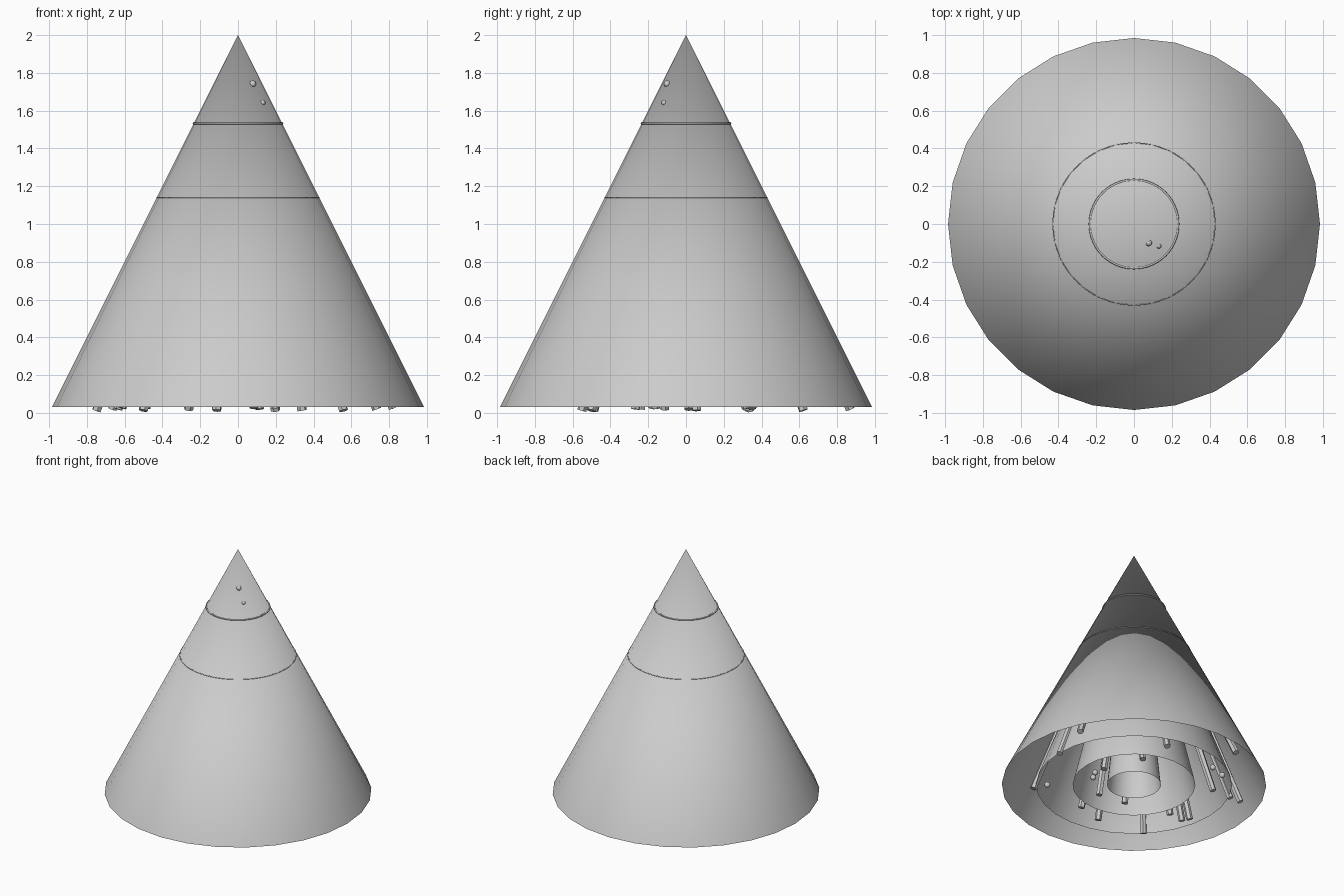
import bpy, math
from mathutils import Vector

if "Cube" in bpy.data.objects:
    bpy.data.objects.remove(bpy.data.objects["Cube"])

APEX = Vector((0, 0, 2))
BASE_Z = 0.03


def smooth(obj, angle=35):
    bpy.ops.object.select_all(action='DESELECT')
    obj.select_set(True)
    bpy.context.view_layer.objects.active = obj
    bpy.ops.object.shade_smooth_by_angle(angle=math.radians(angle))


def open_cone(name, radius, z):
    # open shell from a base circle up to the shared apex
    bpy.ops.mesh.primitive_cone_add(vertices=28, radius1=radius, radius2=0, depth=2 - z,
                                    end_fill_type='NOTHING', location=(0, 0, (2 + z) / 2))
    obj = bpy.context.object
    obj.name = name
    smooth(obj)


def rod(name, foot, share):
    # hexagonal rod leaning towards the apex
    axis = (APEX - foot) * share
    bpy.ops.mesh.primitive_cylinder_add(vertices=6, radius=0.025, depth=axis.length,
                                        location=foot + axis / 2,
                                        rotation=axis.to_track_quat('Z', 'Y').to_euler())
    bpy.context.object.name = name


def bead(name, location, radius):
    bpy.ops.mesh.primitive_uv_sphere_add(segments=12, ring_count=8, radius=radius, location=location)
    obj = bpy.context.object
    obj.name = name
    smooth(obj, 60)


def band(name, z, radius, thickness):
    bpy.ops.mesh.primitive_torus_add(major_segments=56, minor_segments=8, major_radius=radius,
                                     minor_radius=thickness, location=(0, 0, z))
    obj = bpy.context.object
    obj.name = name
    smooth(obj, 60)


def place(a, b, z):
    # a runs along the back-left diagonal, b along the front-left diagonal
    s = math.sqrt(0.5)
    return Vector((-s * (a + b), s * (a - b), z))


# outer shell and the nested inner shells
open_cone("outer_shell", 0.985, BASE_Z)
for i, r in enumerate((0.73, 0.457, 0.2)):
    open_cone(f"inner_shell_{i + 1}", r, BASE_Z)

# thin bands round the upper shell
band("upper_band", 1.533, 0.234, 0.006)
band("lower_band", 1.14, 0.429, 0.003)

# rods hanging between the shells
feet = [(-0.75, -0.04), (-0.51, -0.53), (-0.33, -0.83), (0.30, -0.58), (0.80, -0.43),
        (0.58, 0.13), (0.77, 0.29), (0.37, 0.53), (0.23, 0.46), (0.01, 0.70),
        (-0.09, 0.25), (-0.42, 0.30), (-0.31, 0.47), (-0.27, 0.11), (0.10, -0.38),
        (-0.20, -0.28), (0.70, 0.24), (0.31, 0.56)]
for i, (a, b) in enumerate(feet):
    rod(f"rod_{i + 1}", place(a, b, 0.012 + 0.007 * (i % 3)), 0.4 + 0.05 * (i % 4))

# small beads inside, and two showing near the tip
for i, (a, b, z) in enumerate([(-0.65, 0.03, 0.08), (0.60, -0.12, 0.08), (0.66, 0.0, 0.08),
                               (-0.28, -0.12, 0.08), (-0.30, -0.05, 0.08)]):
    bead(f"inner_bead_{i + 1}", place(a, b, z), 0.022)
bead("tip_bead_large", (0.078, -0.10, 1.742), 0.018)
bead("tip_bead_small", (0.131, -0.116, 1.642), 0.014)
